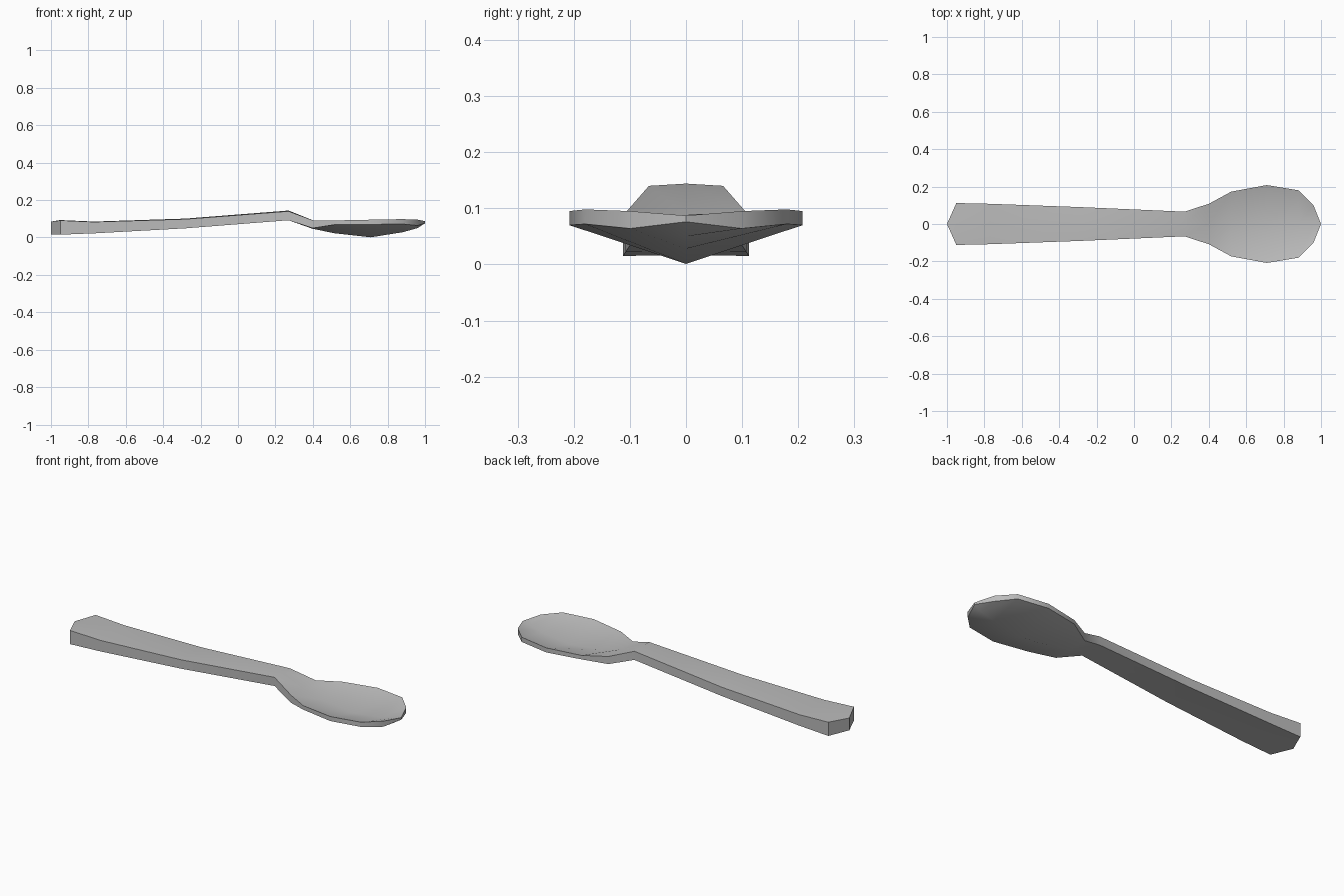
import bpy
import bmesh
import math

cube = bpy.data.objects.get("Cube")
if cube:
    bpy.data.objects.remove(cube, do_unlink=True)

# Dull grey metal
metal = bpy.data.materials.new("grey metal")
metal.use_nodes = True
grey = (0.5, 0.5, 0.5, 1)
metal.diffuse_color = grey
metal.node_tree.nodes["Principled BSDF"].inputs["Base Color"].default_value = grey

# Cross-sections: x, half width, top edge, top middle, bottom edge, bottom middle
sections = [
    (-1.0, 0, .085, .085, .017, .017),
    (-.95, .112, .091, .093, .015, .017),
    (-.77, .108, .083, .085, .022, .024),
    (-.28, .09, .098, .101, .049, .05),
    (.27, .066, .14, .144, .092, .092),
    (.40, .108, .092, .09, .05, .046),
    (.52, .173, .091, .055, .069, .022),
    (.71, .208, .095, .034, .07, .001),
    (.88, .18, .098, .055, .072, .028),
    (.96, .1, .095, .075, .064, .05),
    (1.0, 0, .087, .087, .076, .076),
]

# Spoon: loft one closed ring per section
bm = bmesh.new()
rings = []
for x, w, top, top_mid, low, low_mid in sections:
    ring = [(-w, top), (0, top_mid), (w, top), (w, low), (0, low_mid), (-w, low)]
    rings.append([bm.verts.new((x, y, z)) for y, z in ring])
for a, b in zip(rings, rings[1:]):
    for i in range(len(a)):
        j = (i + 1) % len(a)
        bm.faces.new((a[i], a[j], b[j], b[i]))

# Close both pointed ends
bmesh.ops.remove_doubles(bm, verts=bm.verts, dist=0.0005)
bmesh.ops.dissolve_degenerate(bm, edges=bm.edges, dist=0.0005)
bmesh.ops.recalc_face_normals(bm, faces=bm.faces)

mesh = bpy.data.meshes.new("spoon")
bm.to_mesh(mesh)
bm.free()
mesh.materials.append(metal)
spoon = bpy.data.objects.new("spoon", mesh)
bpy.context.collection.objects.link(spoon)

# Smooth faces, sharp rim
bpy.ops.object.select_all(action="DESELECT")
spoon.select_set(True)
bpy.context.view_layer.objects.active = spoon
bpy.ops.object.shade_smooth_by_angle(angle=math.radians(40))
